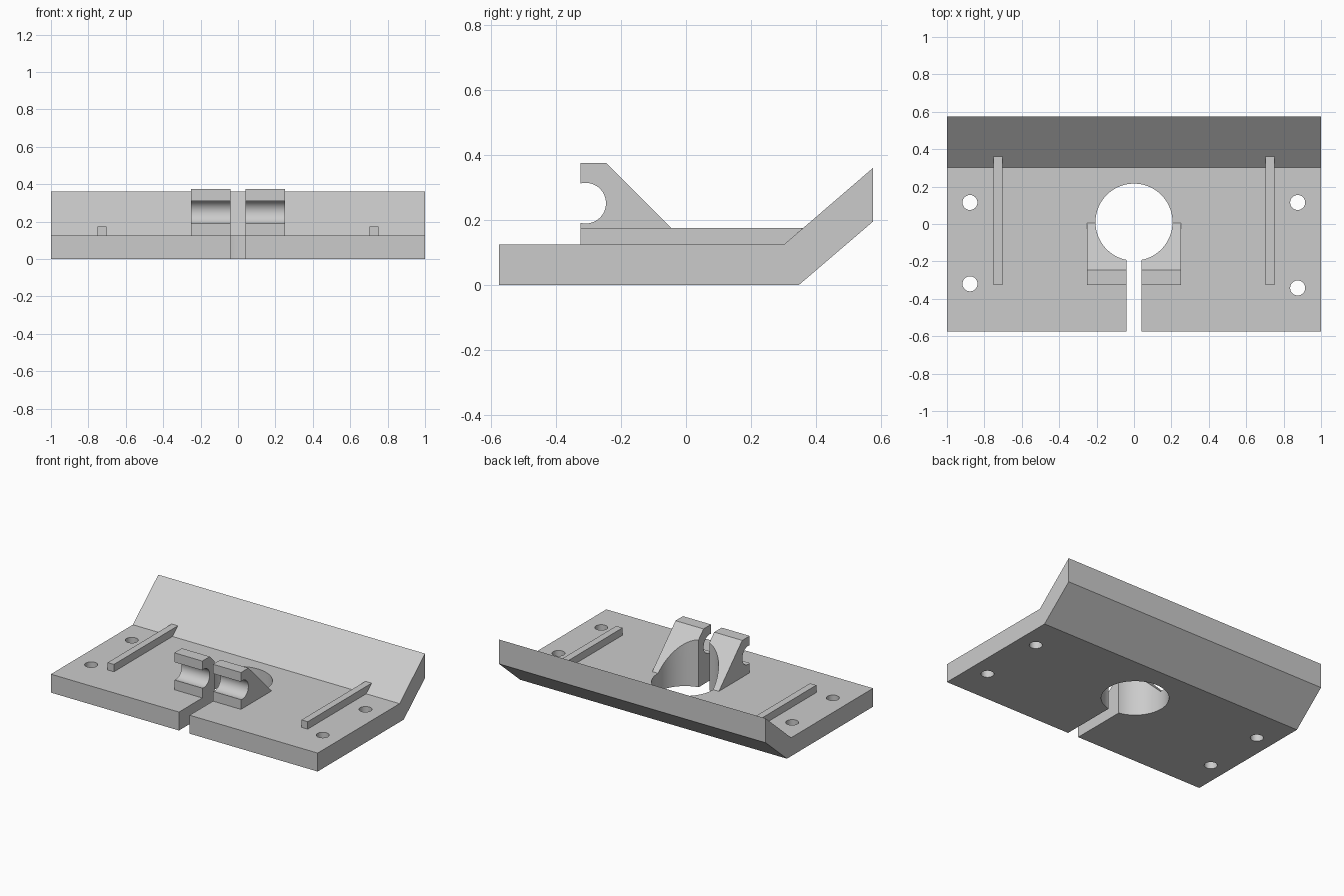
import bpy, bmesh, math

if "Cube" in bpy.data.objects:
    bpy.data.objects.remove(bpy.data.objects["Cube"])

grey = bpy.data.materials.new("light grey")
grey.diffuse_color = (0.6, 0.6, 0.6, 1)
grey.use_nodes = True
grey.node_tree.nodes["Principled BSDF"].inputs["Base Color"].default_value = grey.diffuse_color

HOLE_Y, HOLE_R = 0.01, 0.206   # central opening
SLOT = 0.04                    # half width of the front slot


def extrude_x(name, profile, x0, x1):
    """Solid from a (y, z) profile swept from x0 to x1."""
    bm = bmesh.new()
    face = bm.faces.new([bm.verts.new((x0, y, z)) for y, z in profile])
    ext = bmesh.ops.extrude_face_region(bm, geom=[face])["geom"]
    bmesh.ops.translate(bm, vec=(x1 - x0, 0, 0),
                        verts=[v for v in ext if isinstance(v, bmesh.types.BMVert)])
    bmesh.ops.recalc_face_normals(bm, faces=bm.faces)
    mesh = bpy.data.meshes.new(name)
    bm.to_mesh(mesh)
    bm.free()
    obj = bpy.data.objects.new(name, mesh)
    bpy.context.collection.objects.link(obj)
    mesh.materials.append(grey)
    return obj


def cylinder_cutter(x, y, r, sides):
    bpy.ops.mesh.primitive_cylinder_add(vertices=sides, radius=r, depth=2, location=(x, y, 0))
    cutter = bpy.context.object
    cutter.data.materials.append(grey)
    return cutter


def cut(obj, cutters):
    """Subtract the cutters, then bake the result."""
    for c in cutters:
        mod = obj.modifiers.new("cut", "BOOLEAN")
        mod.object, mod.operation, mod.solver = c, "DIFFERENCE", "EXACT"
    bpy.context.view_layer.update()
    deps = bpy.context.evaluated_depsgraph_get()
    mesh = bpy.data.meshes.new_from_object(obj.evaluated_get(deps))
    obj.modifiers.clear()
    obj.data = mesh


# Cutters: round opening, front slot, four screw holes
opening = cylinder_cutter(0, HOLE_Y, HOLE_R, 96)
slot = extrude_x("slot_cutter", [(-1, -1), (HOLE_Y, -1), (HOLE_Y, 1), (-1, 1)], -SLOT, SLOT)
screws = [cylinder_cutter(x, y, 0.04, 48) for x, y in
          [(-0.877, 0.115), (-0.877, -0.32), (0.875, 0.115), (0.875, -0.342)]]

# Base plate with the upturned rear flap
plate = extrude_x("base_plate", [(-0.575, 0), (0.347, 0), (0.575, 0.195),
                                 (0.575, 0.36), (0.302, 0.125), (-0.575, 0.125)], -1, 1)
cut(plate, [opening, slot] + screws)

# Clamp lugs with a round groove open to the front
cy, cz, r = -0.3085, 0.2515, 0.0625
a = math.acos((-0.325 - cy) / r)
groove = [(cy + r * math.cos(t), cz + r * math.sin(t))
          for t in (-a + 2 * a * i / 40 for i in range(41))]
lug_profile = [(-0.325, 0.125)] + groove + [(-0.325, 0.375), (-0.245, 0.375), (0.005, 0.125)]
parts = [plate]
for side, name in ((-1, "left"), (1, "right")):
    lug = extrude_x(name + "_lug", lug_profile, side * SLOT, side * 0.25)
    cut(lug, [opening])
    # Guide rib running into the flap
    extrude_x(name + "_rib", [(-0.325, 0.125), (0.302, 0.125), (0.36, 0.175), (-0.325, 0.175)],
              side * 0.703, side * 0.75)
    parts.append(lug)

for c in [opening, slot] + screws:
    bpy.data.objects.remove(c, do_unlink=True)

# Smooth the round walls, keep the edges sharp
for obj in parts:
    bpy.ops.object.select_all(action="DESELECT")
    obj.select_set(True)
    bpy.context.view_layer.objects.active = obj
    bpy.ops.object.shade_smooth_by_angle(angle=math.radians(30))
